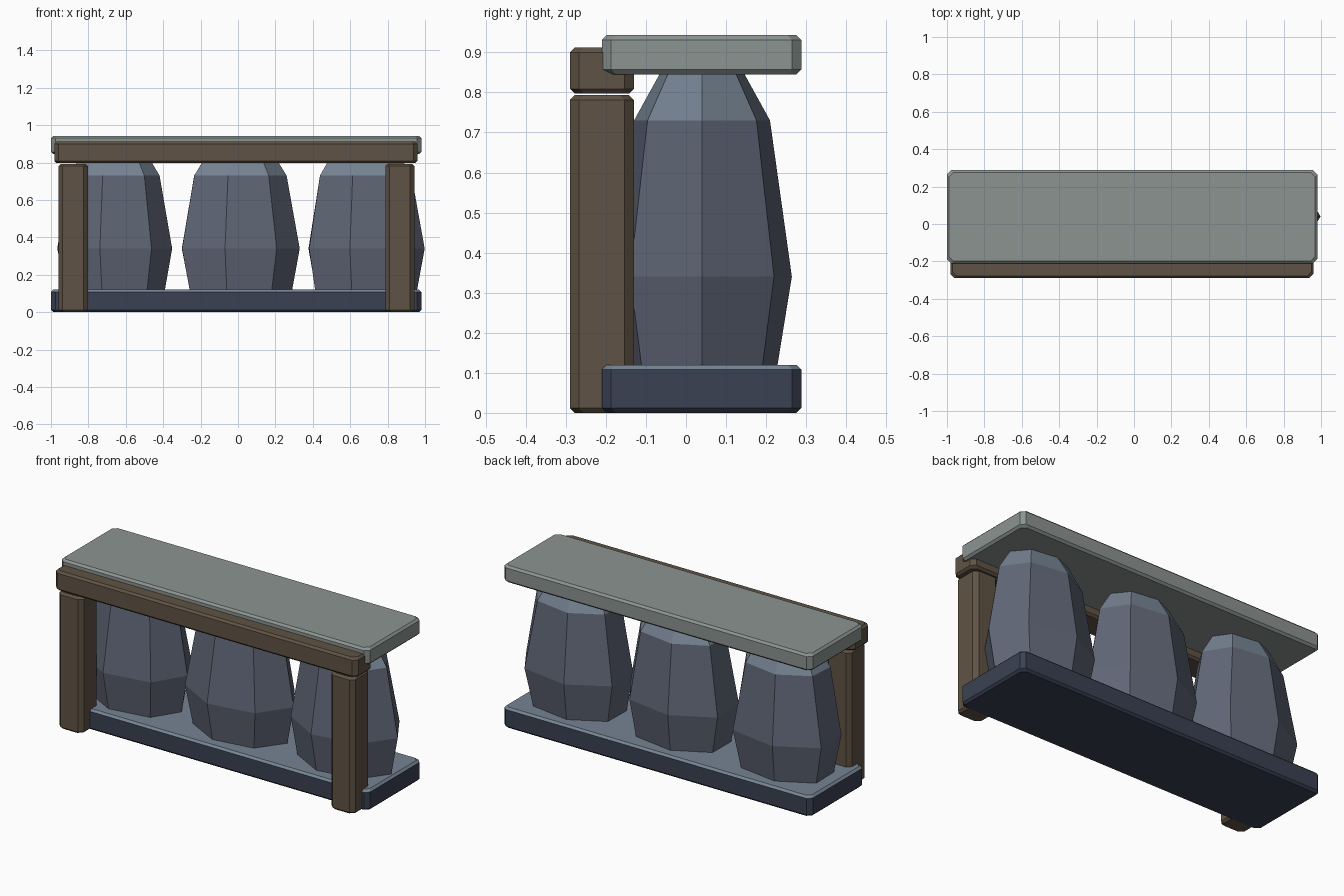
import bpy, bmesh, math, random

if "Cube" in bpy.data.objects:
    bpy.data.objects.remove(bpy.data.objects["Cube"])

random.seed(4)


def material(name, rgb):
    m = bpy.data.materials.new(name)
    m.diffuse_color = (*rgb, 1)
    m.use_nodes = True
    m.node_tree.nodes["Principled BSDF"].inputs["Base Color"].default_value = m.diffuse_color
    return m


wood = material("wood", (0.115, 0.086, 0.058))
pale = material("pale_stone", (0.26, 0.295, 0.28))
navy = material("dark_stone", (0.042, 0.053, 0.085))
rock = material("rock", (0.115, 0.132, 0.18))
worn = material("worn_top", (0.18, 0.23, 0.29))


def loft(name, rings, mat, top_mat=None):
    """Skin a stack of rings, cap both ends, optionally recolour upward faces."""
    bm = bmesh.new()
    loops = [[bm.verts.new(p) for p in ring] for ring in rings]
    n = len(loops[0])
    for a, b in zip(loops, loops[1:]):
        for i in range(n):
            j = (i + 1) % n
            bm.faces.new((a[i], a[j], b[j], b[i]))
    bm.faces.new(loops[0][::-1])
    bm.faces.new(loops[-1])
    bmesh.ops.recalc_face_normals(bm, faces=bm.faces)
    if top_mat:
        for f in bm.faces:
            f.normal_update()
            f.material_index = int(f.normal.z > 0.3)
    me = bpy.data.meshes.new(name)
    bm.to_mesh(me)
    bm.free()
    me.materials.append(mat)
    if top_mat:
        me.materials.append(top_mat)
    ob = bpy.data.objects.new(name, me)
    bpy.context.collection.objects.link(ob)
    return ob


def block(name, x0, x1, y0, y1, z0, z1, mat, top_mat=None, cut=0.023, lip=0.012):
    """Box with cut upright corners and narrow chamfers at top and bottom."""
    def ring(z, d):
        a, b, c, e = x0 + d, x1 - d, y0 + d, y1 - d
        return [(x, y, z) for x, y in (
            (a + cut, c), (b - cut, c), (b, c + cut), (b, e - cut),
            (b - cut, e), (a + cut, e), (a, e - cut), (a, c + cut))]
    loft(name, [ring(z0, lip), ring(z0 + lip, 0), ring(z1 - lip, 0), ring(z1, lip)],
         mat, top_mat)


# Base and top slabs
block("base_slab", -1.0, 0.98, -0.21, 0.288, 0.0, 0.12, navy, worn)
block("top_slab", -1.0, 0.98, -0.21, 0.288, 0.845, 0.943, pale)

# Timber frame at the front
block("left_post", -0.96, -0.803, -0.29, -0.13, 0.0, 0.793, wood)
block("right_post", 0.788, 0.943, -0.29, -0.13, 0.0, 0.793, wood)
block("front_beam", -0.982, 0.96, -0.29, -0.13, 0.797, 0.912, wood)

# Seven-sided faceted boulders: z, x radius, y radius
profile = [(0.10, 0.282, 0.19), (0.34, 0.326, 0.23),
           (0.73, 0.256, 0.174), (0.87, 0.17, 0.095)]
for name, cx, tip in (("left_boulder", -0.665, 0.96),
                      ("middle_boulder", 0.004, 1.0),
                      ("right_boulder", 0.672, 1.0)):
    rings = []
    for z, rx, ry in profile:
        ring = []
        for i in range(7):
            a = math.tau * i / 7
            k = tip if i == 0 else random.uniform(0.98, 1.04)
            ring.append((cx + k * rx * math.cos(a), 0.04 + ry * math.sin(a), z))
        rings.append(ring)
    loft(name, rings, rock, worn)
